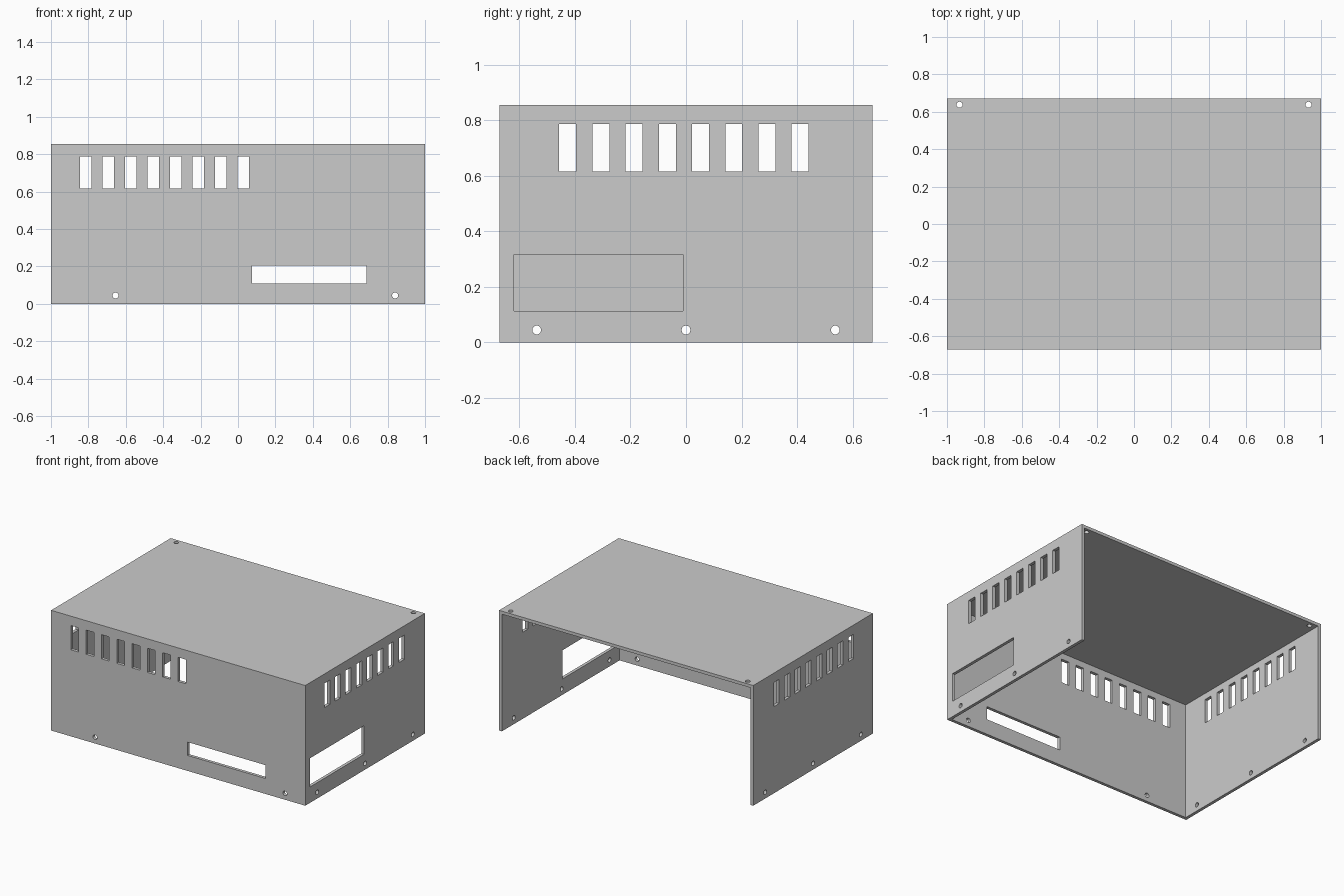
import bpy, bmesh
from math import pi
from mathutils import Matrix, Vector

if "Cube" in bpy.data.objects:
    bpy.data.objects.remove(bpy.data.objects["Cube"])

W, D, H, T = 2.0, 1.344, 0.855, 0.022    # outer size and sheet thickness
X, Y = W / 2, D / 2
SLOT_Z = (0.616, 0.788)
HOLE_R, HOLE_Z = 0.016, 0.045


def box(bm, lo, hi):
    lo, hi = Vector(lo), Vector(hi)
    m = Matrix.Translation((lo + hi) / 2) @ Matrix.Diagonal((*(hi - lo), 1))
    bmesh.ops.create_cube(bm, size=1, matrix=m)


def pin(bm, pos, axis):
    turn = {'x': Matrix.Rotation(pi / 2, 4, 'Y'),
            'y': Matrix.Rotation(pi / 2, 4, 'X'),
            'z': Matrix()}[axis]
    bmesh.ops.create_cone(bm, cap_ends=True, segments=24, radius1=HOLE_R,
                          radius2=HOLE_R, depth=4 * T,
                          matrix=Matrix.Translation(pos) @ turn)


def finish(bm, name):
    me = bpy.data.meshes.new(name)
    bm.to_mesh(me)
    bm.free()
    ob = bpy.data.objects.new(name, me)
    bpy.context.collection.objects.link(ob)
    return ob


def cut(target, cutter):
    mod = target.modifiers.new(cutter.name, 'BOOLEAN')
    mod.operation, mod.solver, mod.object = 'DIFFERENCE', 'EXACT', cutter
    cutter.hide_render = True
    bpy.context.view_layer.objects.active = target
    bpy.ops.object.modifier_apply(modifier=mod.name)
    bpy.data.objects.remove(cutter)


# Outer block of the cover
bm = bmesh.new()
box(bm, (-X, -Y, 0), (X, Y, H))
cover = finish(bm, "enclosure_cover")

# Interior, open at the back and underneath
bm = bmesh.new()
box(bm, (-X + T, -Y + T, -0.5), (X - T, Y + 0.5, H - T))
cut(cover, finish(bm, "interior_cutter"))

bm = bmesh.new()
e = 2 * T
# Front wall: vent slots, port opening, screw holes
for i in range(8):
    x = -0.845 + 0.1205 * i
    box(bm, (x, -Y - e, SLOT_Z[0]), (x + 0.061, -Y + e, SLOT_Z[1]))
box(bm, (0.075, -Y - e, 0.11), (0.686, -Y + e, 0.205))
for x in (-0.655, 0.84):
    pin(bm, (x, -Y, HOLE_Z), 'y')

# Side walls: vent slots and screw holes
for s in (-X, X):
    for i in range(8):
        y = -0.457 + 0.1197 * i
        box(bm, (s - e, y, SLOT_Z[0]), (s + e, y + 0.061, SLOT_Z[1]))
    for y in (-0.538, 0, 0.538):
        pin(bm, (s, y, HOLE_Z), 'x')

# Right wall only: large port opening
box(bm, (X - e, -0.619, 0.113), (X + e, -0.011, 0.317))

# Lid: screw holes near the back corners
for x in (-0.933, 0.933):
    pin(bm, (x, 0.638, H), 'z')
cut(cover, finish(bm, "openings_cutter"))
